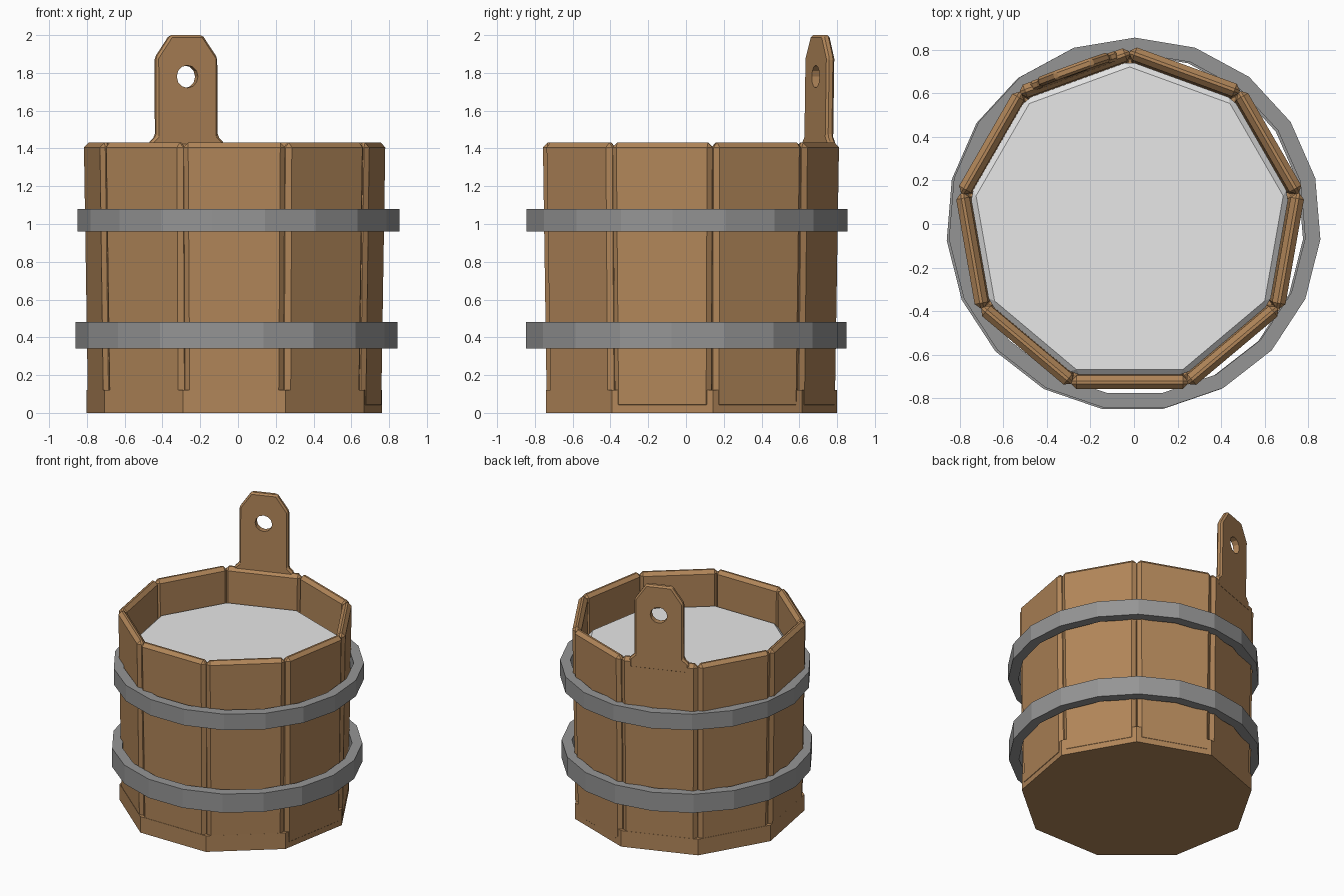
import bpy, bmesh, random
from math import cos, sin, pi, radians, atan
from mathutils import Matrix

cube = bpy.data.objects.get("Cube")
if cube:
    bpy.data.objects.remove(cube)
random.seed(4)


def material(name, rgb):
    mat = bpy.data.materials.new(name)
    mat.use_nodes = True
    mat.diffuse_color = (*rgb, 1)
    node = next(n for n in mat.node_tree.nodes if n.type == 'BSDF_PRINCIPLED')
    node.inputs["Base Color"].default_value = (*rgb, 1)
    return mat


wood = material("brown wood", (0.44, 0.238, 0.10))
iron = material("grey iron", (0.30, 0.30, 0.30))
pale = material("pale filling", (0.80, 0.80, 0.80))


def finish(name, bm, mat, bevel=0):
    bmesh.ops.recalc_face_normals(bm, faces=bm.faces)
    mesh = bpy.data.meshes.new(name)
    bm.to_mesh(mesh)
    bm.free()
    mesh.materials.append(mat)
    obj = bpy.data.objects.new(name, mesh)
    bpy.context.collection.objects.link(obj)
    if bevel:
        mod = obj.modifiers.new("Bevel", 'BEVEL')
        mod.width = bevel
        mod.segments = 1
        mod.limit_method = 'ANGLE'
    return obj


def circle(n, r, cx=0, cy=0):
    """Regular polygon with one corner pointing to the back."""
    return [(cx + r * cos(pi / 2 + 2 * pi * i / n),
             cy + r * sin(pi / 2 + 2 * pi * i / n)) for i in range(n)]


def prism(name, points, z0, z1, mat, bevel=0):
    bm = bmesh.new()
    low = [bm.verts.new((x, y, z0)) for x, y in points]
    high = [bm.verts.new((x, y, z1)) for x, y in points]
    bm.faces.new(low)
    bm.faces.new(high)
    for i in range(len(points)):
        j = i - 1
        bm.faces.new((low[j], low[i], high[i], high[j]))
    return finish(name, bm, mat, bevel)


def hoop(name, n, outer, inner, z0, z1, cx, cy):
    bm = bmesh.new()
    loops = [[bm.verts.new((x, y, z)) for x, y in circle(n, r, cx, cy)]
             for r, z in ((outer, z0), (outer, z1), (inner, z1), (inner, z0))]
    for k in range(4):
        a, b = loops[k - 1], loops[k]
        for i in range(n):
            bm.faces.new((a[i - 1], a[i], b[i], b[i - 1]))
    return finish(name, bm, iron)


def board(name, outline, thick, frame, bevel):
    """Extrude an upright outline inward from the outer face of the wall."""
    obj = prism(name, outline, 0, thick, wood, bevel)
    obj.data.transform(frame @ Matrix.Rotation(pi / 2, 4, 'X'))
    return obj


CX, CY, SIDES = -0.02, 0.005, 9


def wall_frame(angle, radius=0.744):
    return (Matrix.Translation((CX, CY, 0))
            @ Matrix.Rotation(radians(angle - 90), 4, 'Z')
            @ Matrix.Translation((0, radius, 0))
            @ Matrix.Rotation(-atan(0.021 / 1.43), 4, 'X'))


# Staves around the wall
for k in range(SIDES):
    half_low, half_high = 0.259, 0.268
    outline = [(-half_low, 0.02), (half_low, 0.02),
               (half_high, 1.43), (-half_high, 1.43)]
    frame = wall_frame(110 + 40 * k, 0.745 + random.uniform(-0.004, 0.004))
    board(f"stave_{k + 1}", outline, 0.062, frame, 0.024)

# Handle rising from one back stave, with a round finger hole
right_side = [(0.21, 1.36), (0.21, 1.43), (0.173, 1.465), (0.173, 1.88), (0.09, 2.0)]
outline = right_side + [(-x, z) for x, z in reversed(right_side)]
handle_frame = wall_frame(110)
handle = board("handle", outline, 0.045, handle_frame, 0.012)
hole = [(x, z + 1.78) for x, z in circle(12, 0.06)]
cutter = board("hole_cutter", hole, 0.3, handle_frame @ Matrix.Translation((0, 0.15, 0)), 0)
cutter.hide_render = True
cut = handle.modifiers.new("Hole", 'BOOLEAN')
cut.operation = 'DIFFERENCE'
cut.solver = 'EXACT'
cut.object = cutter
bpy.context.view_layer.objects.active = handle
for mod in ("Bevel", "Hole"):
    bpy.ops.object.modifier_apply(modifier=mod)
bpy.data.objects.remove(cutter)

# Bottom and filling
prism("base", circle(SIDES, 0.794, CX, CY), 0, 0.12, wood)
prism("filling", circle(SIDES, 0.742, CX, CY), 0.1, 1.18, pale, 0.025)

# Iron hoops
hoop("upper_hoop", 19, 0.855, 0.785, 0.96, 1.08, 0.003, 0)
hoop("lower_hoop", 19, 0.855, 0.785, 0.34, 0.48, -0.007, -0.005)
